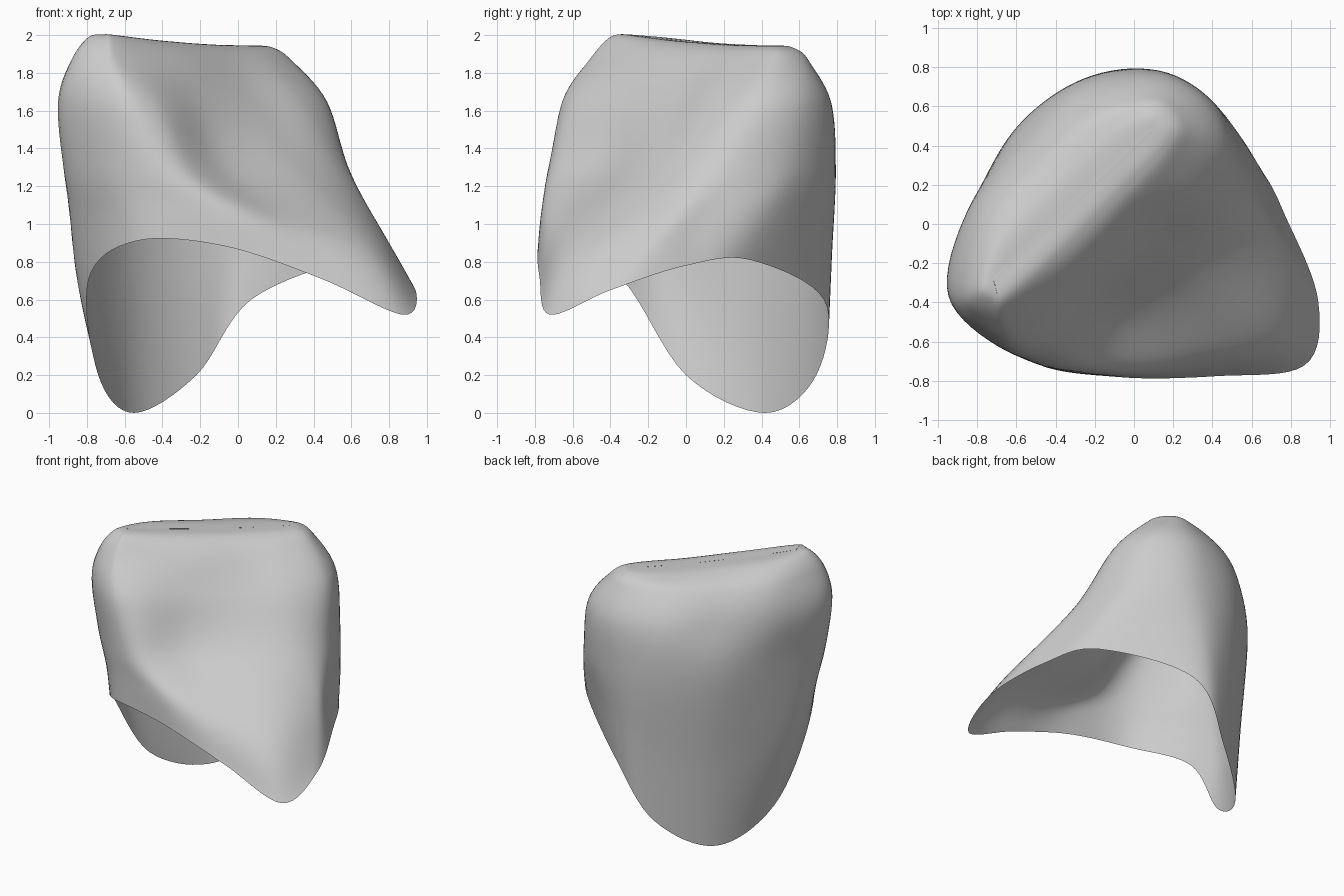
import bpy
from mathutils import Vector

if "Cube" in bpy.data.objects:
    bpy.data.objects.remove(bpy.data.objects["Cube"], do_unlink=True)

AROUND_STEPS = 8   # subdivisions between neighbouring loop points
UP_STEPS = 8       # subdivisions between neighbouring loops


def smooth_point(p0, p1, p2, p3, t):
    """Catmull-Rom point between p1 and p2."""
    return 0.5 * (2 * p1 + (p2 - p0) * t
                  + (2 * p0 - 5 * p1 + 4 * p2 - p3) * t ** 2
                  + (3 * p1 - p0 - 3 * p2 + p3) * t ** 3)


def smooth_path(points, steps, closed):
    """Interpolate a smooth open or closed path through the points."""
    count = len(points)

    def pick(i):
        return points[i % count] if closed else points[max(0, min(count - 1, i))]

    path = []
    for i in range(count if closed else count - 1):
        for s in range(steps):
            path.append(smooth_point(pick(i - 1), pick(i), pick(i + 1), pick(i + 2), s / steps))
    if not closed:
        path.append(points[-1].copy())
    return path


def flat_loop(outline, height):
    return [Vector((x, y, height)) for x, y in outline]


# Open scalloped rim, starting at the lowest lobe and going round
rim = [Vector(p) for p in (
    (-.55, .42, 0), (-.22, .69, .2), (.07, .73, .6), (.59, .34, .81),
    (.79, 0, .78), (.94, -.4, .65), (.87, -.72, .52), (.43, -.775, .715),
    (-.08, -.78, .885), (-.54, -.69, .91), (-.79, -.34, .71), (-.74, 0, .2))]

# Cross-sections of the body, from the neck to the shoulder
neck = ((-.57, .455), (-.22, .715), (.1, .75), (.55, .43), (.7, .06), (.77, -.2),
        (.7, -.57), (.29, -.69), (-.12, -.765), (-.56, -.68), (-.84, -.34), (-.83, -.01))
waist = ((-.61, .48), (-.26, .74), (.13, .78), (.45, .57), (.58, .25), (.53, 0),
         (.31, -.23), (-.05, -.45), (-.32, -.715), (-.63, -.65), (-.915, -.34), (-.835, .05))
upper = ((-.57, .43), (-.28, .69), (.1, .765), (.37, .63), (.47, .38), (.35, .14),
         (.09, -.06), (-.2, -.33), (-.45, -.61), (-.67, -.63), (-.945, -.37), (-.85, .06))
shoulder = ((-.52, .31), (-.25, .55), (.02, .64), (.18, .62), (.28, .47), (.19, .29),
            (-.03, .07), (-.3, -.22), (-.59, -.47), (-.72, -.5), (-.88, -.36), (-.78, .03))

# The neck loop follows the rim, half way up to the waist
neck_loop = [Vector((x, y, r.z + (1.3 - r.z) * .45)) for (x, y), r in zip(neck, rim)]
shoulder_loop = flat_loop(shoulder, 1.87)

# The top closes onto a biting edge that rises toward one end
edge_start, edge_end = Vector((-.7, -.27, 0)), Vector((.08, .47, 0))


def edge_loop(amount, height):
    """Draw the shoulder in toward the biting edge."""
    along = edge_end - edge_start
    loop = []
    for p in shoulder_loop:
        t = max(0, min(1, (p - edge_start).dot(along) / along.length_squared))
        q = p.lerp(edge_start + along * t, amount)
        q.z = height + .055 * (1 - t) ** 2
        loop.append(q)
    return loop


loops = [rim, neck_loop, flat_loop(waist, 1.3), flat_loop(upper, 1.65),
         shoulder_loop, edge_loop(.5, 1.935), edge_loop(1, 1.945)]

# Refine around each loop, then up each meridian
fine_loops = [smooth_path(loop, AROUND_STEPS, True) for loop in loops]
columns = [smooth_path(list(column), UP_STEPS, False) for column in zip(*fine_loops)]

# Thin shell, open at the bottom
rows, sides = len(columns[0]), len(columns)
verts = [p for column in columns for p in column]
faces = []
for i in range(sides):
    here, beside = i * rows, (i + 1) % sides * rows
    for j in range(rows - 1):
        faces.append((here + j, here + j + 1, beside + j + 1, beside + j))

mesh = bpy.data.meshes.new("crown_shell")
mesh.from_pydata(verts, [], faces)
mesh.update()
crown = bpy.data.objects.new("crown_shell", mesh)
bpy.context.collection.objects.link(crown)
for face in mesh.polygons:
    face.use_smooth = True

# Plain grey finish
grey = bpy.data.materials.new("plain_grey")
grey.use_nodes = True
colour = (.6, .6, .6, 1)
grey.diffuse_color = colour
grey.node_tree.nodes["Principled BSDF"].inputs["Base Color"].default_value = colour
mesh.materials.append(grey)
